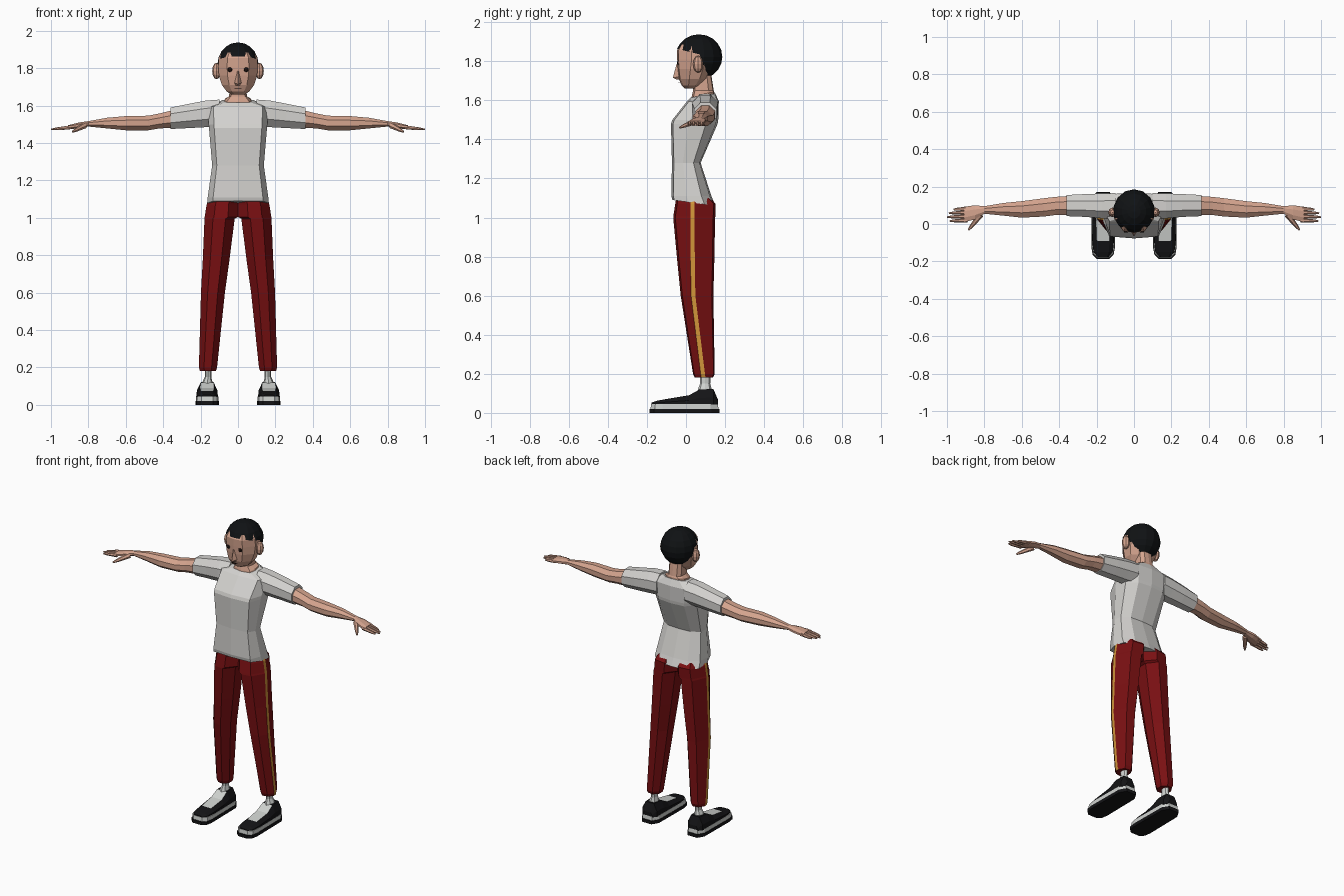
import bpy, bmesh, math
from mathutils import Vector

if "Cube" in bpy.data.objects:
    bpy.data.objects.remove(bpy.data.objects["Cube"])


def material(name, rgb):
    m = bpy.data.materials.new(name)
    m.diffuse_color = (*rgb, 1)
    m.use_nodes = True
    m.node_tree.nodes["Principled BSDF"].inputs["Base Color"].default_value = m.diffuse_color
    return m


SKIN = material("skin", (0.66, 0.37, 0.27))
SHIRT = material("shirt_grey", (0.66, 0.65, 0.63))
RED = material("trouser_red", (0.19, 0.005, 0.006))
GOLD = material("stripe_gold", (0.62, 0.29, 0.04))
HAIR = material("hair_black", (0.005, 0.006, 0.007))
BLACK = material("shoe_black", (0.007, 0.007, 0.008))
WHITE = material("sock_white", (0.62, 0.64, 0.62))
EYE = material("eye_dark", (0.012, 0.006, 0.005))


def finish(name, bm, mats, mirror=False):
    bmesh.ops.recalc_face_normals(bm, faces=bm.faces[:])
    me = bpy.data.meshes.new(name)
    bm.to_mesh(me)
    bm.free()
    for m in mats:
        me.materials.append(m)
    ob = bpy.data.objects.new(name, me)
    bpy.context.collection.objects.link(ob)
    if mirror:
        ob.modifiers.new("mirror", 'MIRROR').use_mirror_merge = False
    return ob


def loft(name, rings, mats, mirror=False, rule=None):
    """Skin equal-length rings; rule(ring, side) picks a material slot."""
    bm = bmesh.new()
    vs = [[bm.verts.new(p) for p in r] for r in rings]
    n = len(rings[0])
    for i in range(len(vs) - 1):
        for j in range(n):
            k = (j + 1) % n
            f = bm.faces.new((vs[i][j], vs[i][k], vs[i + 1][k], vs[i + 1][j]))
            if rule:
                f.material_index = rule(i, j)
    bm.faces.new(vs[0])
    bm.faces.new(vs[-1])
    return finish(name, bm, mats, mirror)


def body_ring(z, hw, y0, y1, tilt=0.0, front=0.82, fo=0.01):
    """Symmetric ten-sided horizontal section, flat at the front."""
    d = y1 - y0
    half = [(front * hw, y0 + fo), (hw, y0 + 0.38 * d), (hw * 0.97, y1 - 0.25 * d), (0.6 * hw, y1 - 0.04 * d)]
    pts = [(0, y0)] + half + [(0, y1)] + [(-x, y) for x, y in reversed(half)]
    return [(x, y, z + tilt * (y - (y0 + y1) / 2) / d) for x, y in pts]


def arm_ring(x, y0, y1, z0, z1, n=8):
    a = [2 * math.pi * (i + 0.5) / n for i in range(n)]
    k = 1 / math.cos(math.pi / n)
    return [(x, (y0 + y1) / 2 + (y1 - y0) / 2 * k * math.cos(t),
             (z0 + z1) / 2 + (z1 - z0) / 2 * k * math.sin(t)) for t in a]


def limb(name, p0, p1, r0, r1, mat, n=6):
    """Tapered finger between two points, mirrored."""
    p0, p1 = Vector(p0), Vector(p1)
    d = (p1 - p0).normalized()
    u = d.cross(Vector((0, 0, 1))).normalized()
    v = u.cross(d)
    rings = []
    for t, s in ((0, r0), (0.75, r1), (1, r1 * 0.5)):
        c = p0.lerp(p1, t)
        rings.append([c + (u * math.cos(2 * math.pi * i / n) + v * math.sin(2 * math.pi * i / n)) * s
                      for i in range(n)])
    loft(name, rings, [mat], True)


def ball(name, loc, scale, mat, seg=8, rows=6, mirror=True):
    bm = bmesh.new()
    bmesh.ops.create_uvsphere(bm, u_segments=seg, v_segments=rows, radius=1)
    for v in bm.verts:
        v.co = Vector([v.co[i] * scale[i] + loc[i] for i in range(3)])
    return finish(name, bm, [mat], mirror)


# Shirt body
loft("shirt", [body_ring(*r) for r in (
    (1.075, 0.165, -0.07, 0.15, -0.03), (1.11, 0.162, -0.075, 0.13), (1.28, 0.138, -0.072, 0.075),
    (1.48, 0.155, -0.077, 0.162), (1.50, 0.157, -0.07, 0.165), (1.595, 0.16, 0.005, 0.168),
    (1.625, 0.085, 0.025, 0.15, 0.02))], [SHIRT])

# Sleeves
loft("sleeve", [arm_ring(*r) for r in (
    (0.10, 0.03, 0.165, 1.49, 1.632), (0.17, 0.03, 0.163, 1.485, 1.627), (0.26, 0.038, 0.16, 1.48, 1.61),
    (0.36, 0.042, 0.155, 1.475, 1.59))], [SHIRT], True)

# Arms with palms
loft("arm", [arm_ring(*r) for r in (
    (0.34, 0.05, 0.15, 1.482, 1.578), (0.42, 0.048, 0.145, 1.478, 1.558), (0.48, 0.04, 0.138, 1.468, 1.546),
    (0.60, 0.034, 0.122, 1.468, 1.544), (0.70, 0.045, 0.112, 1.478, 1.535), (0.80, 0.055, 0.095, 1.488, 1.517),
    (0.85, 0.025, 0.1, 1.48, 1.51), (0.91, 0.01, 0.092, 1.472, 1.495))], [SKIN], True)

# Fingers and thumb
for i, (y, tip) in enumerate(((0.02, 0.985), (0.041, 1.0), (0.062, 0.99), (0.082, 0.965))):
    limb("finger_%d" % (i + 1), (0.89, y, 1.485), (tip, y - 0.004, 1.473), 0.0115, 0.008, SKIN)
limb("thumb", (0.82, 0.05, 1.494), (0.885, -0.032, 1.46), 0.017, 0.01, SKIN)


# Trouser legs with a side stripe
def leg_ring(z, x0, x1, y0, y1, ys):
    w, d = x1 - x0, y1 - y0
    return [(x, y, z) for x, y in (
        (x0 + 0.3 * w, y0), (x0 + 0.72 * w, y0 + 0.05 * d), (x1, ys - 0.011), (x1, ys + 0.011),
        (x0 + 0.75 * w, y1 - 0.05 * d), (x0 + 0.3 * w, y1), (x0, y1 - 0.3 * d), (x0, y0 + 0.3 * d))]


loft("trouser_leg", [leg_ring(*r) for r in (
    (1.10, 0.0, 0.155, -0.05, 0.125, 0.033), (1.07, 0.0, 0.168, -0.055, 0.152, 0.033),
    (1.005, 0.0, 0.178, -0.065, 0.15, 0.033), (0.995, 0.018, 0.179, -0.065, 0.149, 0.033),
    (0.78, 0.045, 0.188, -0.045, 0.145, 0.034), (0.60, 0.07, 0.198, -0.027, 0.14, 0.037),
    (0.20, 0.112, 0.209, 0.036, 0.147, 0.086), (0.18, 0.118, 0.203, 0.045, 0.138, 0.089))],
    [RED, GOLD], True, lambda i, j: 1 if j == 2 else 0)


# Socks
def round_ring(cx, cy, z, rx, ry, n=8):
    return [(cx + rx * math.cos(2 * math.pi * i / n), cy + ry * math.sin(2 * math.pi * i / n), z) for i in range(n)]


loft("sock", [round_ring(*r) for r in (
    (0.163, 0.095, 0.09, 0.032, 0.045), (0.163, 0.097, 0.125, 0.026, 0.034), (0.16, 0.098, 0.15, 0.017, 0.026),
    (0.16, 0.098, 0.20, 0.018, 0.028))], [WHITE], True)


# Shoe soles
def sole_ring(z, s):
    half = [(0.032, -0.188), (0.056, -0.165), (0.063, -0.125), (0.06, 0.13), (0.035, 0.172)]
    pts = half + [(-x, y) for x, y in reversed(half)]
    return [(0.165 + x * s, y * s, z) for x, y in pts]


loft("outsole", [sole_ring(0, 1), sole_ring(0.021, 1)], [BLACK], True)
loft("midsole", [sole_ring(0.021, 0.965), sole_ring(0.046, 0.95)], [WHITE], True)


# Shoe uppers with a pale tongue on the instep
def shoe_ring(y, hb, ht, zt):
    zm = 0.042 + (zt - 0.042) * 0.45
    return [(0.165 + x, y, z) for x, z in (
        (-hb, 0.042), (hb, 0.042), (hb * 0.96, zm), (ht, zt), (-ht, zt), (-hb * 0.96, zm))]


loft("shoe_upper", [shoe_ring(*r) for r in (
    (-0.177, 0.03, 0.02, 0.052), (-0.15, 0.052, 0.03, 0.062), (-0.09, 0.059, 0.034, 0.073),
    (0.015, 0.058, 0.038, 0.09), (0.07, 0.057, 0.035, 0.12), (0.14, 0.054, 0.03, 0.122),
    (0.163, 0.034, 0.022, 0.07))], [BLACK, WHITE], True,
    lambda i, j: 1 if j == 3 and i in (2, 3) else 0)

# Neck
loft("neck", [body_ring(*r) for r in (
    (1.60, 0.078, 0.025, 0.145, 0.02), (1.633, 0.07, 0.03, 0.145, 0.02), (1.65, 0.047, 0.036, 0.142),
    (1.76, 0.045, 0.038, 0.125))], [SKIN])

# Head
loft("head", [body_ring(*r, 0, 0.55, 0.007) for r in (
    (1.66, 0.035, -0.005, 0.05), (1.675, 0.06, -0.022, 0.07), (1.71, 0.086, -0.037, 0.105),
    (1.76, 0.102, -0.043, 0.13), (1.81, 0.106, -0.045, 0.15), (1.855, 0.102, -0.046, 0.15),
    (1.885, 0.085, -0.03, 0.13))], [SKIN])

# Nose
loft("nose", [[(-0.006, -0.04, 1.785), (0.006, -0.04, 1.785), (0, -0.049, 1.785)],
              [(-0.019, -0.035, 1.722), (0.019, -0.035, 1.722), (0, -0.067, 1.715)],
              [(-0.014, -0.03, 1.708), (0.014, -0.03, 1.708), (0, -0.045, 1.706)]], [SKIN])

# Mouth
loft("mouth", [[(x, y, z) for x, y in ((-0.02, -0.034), (0.02, -0.034), (0.012, -0.038), (-0.012, -0.038))]
               for z in (1.691, 1.695)], [EYE])

# Eyes and ears
ball("eye", (0.043, -0.038, 1.792), (0.014, 0.009, 0.012), EYE)
ball("ear", (0.115, 0.062, 1.785), (0.023, 0.026, 0.044), SKIN)

# Hair cap, cut along the forehead and behind the ears
bm = bmesh.new()
bmesh.ops.create_uvsphere(bm, u_segments=14, v_segments=10, radius=1)
for v in bm.verts:
    v.co = Vector((v.co.x * 0.112, 0.066 + v.co.y * 0.12, 1.823 + v.co.z * 0.115))
brow, brow_n = Vector((0, -0.05, 1.865)), Vector((0, 0.25, 1)).normalized()
nape, nape_n = Vector((0, 0.085, 1.78)), Vector((0, 1, 0.25)).normalized()
for co, no in ((brow, brow_n), (nape, nape_n)):
    bmesh.ops.bisect_plane(bm, geom=bm.verts[:] + bm.edges[:] + bm.faces[:], plane_co=co, plane_no=no)
cut = []
for f in bm.faces:
    c = f.calc_center_median()
    if (c - brow).dot(brow_n) < 0 and (c - nape).dot(nape_n) < 0:
        cut.append(f)
bmesh.ops.delete(bm, geom=cut, context='FACES')
finish("hair", bm, [HAIR])
